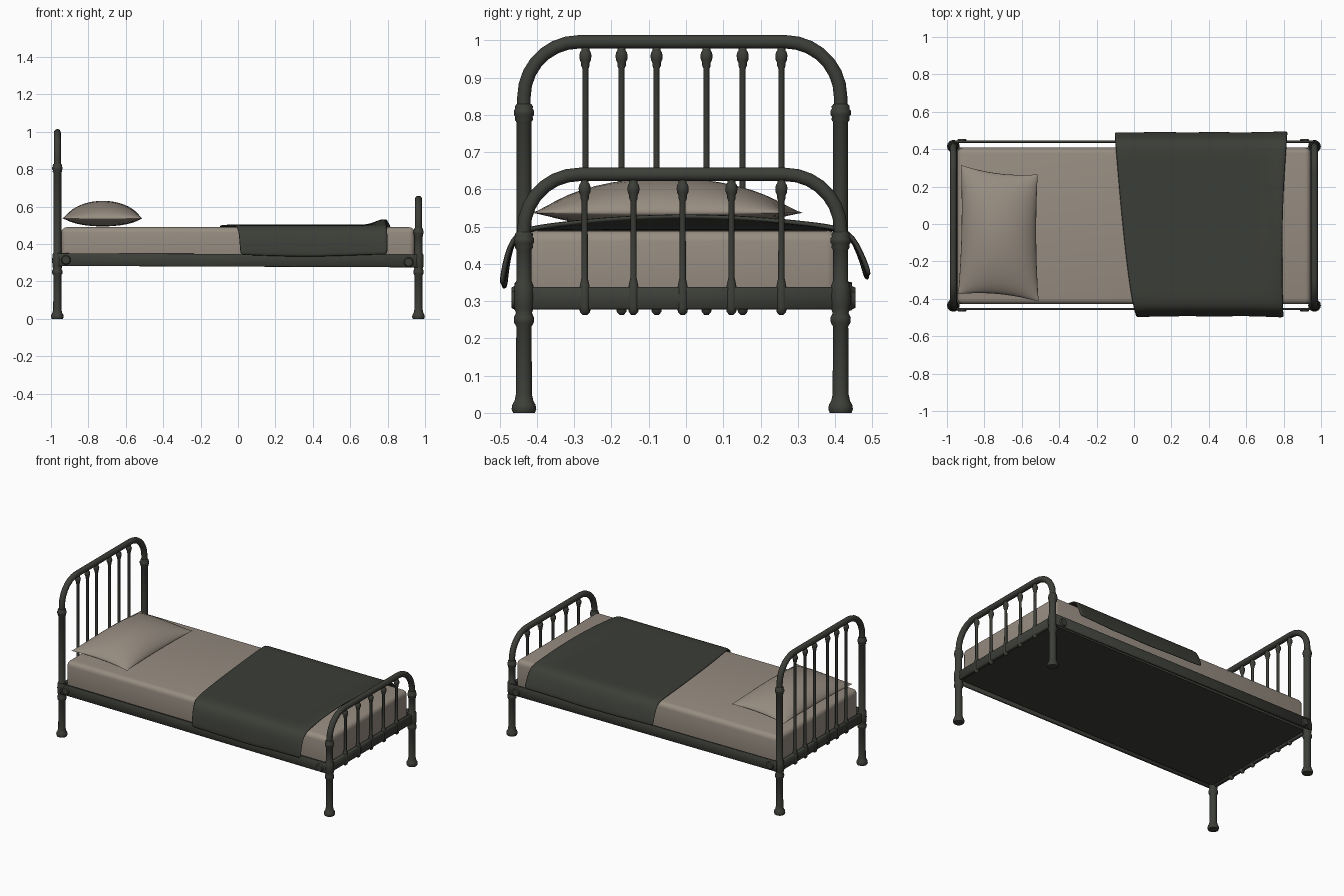
import bpy, bmesh, math
from mathutils import Vector

if "Cube" in bpy.data.objects:
    bpy.data.objects.remove(bpy.data.objects["Cube"])


def material(name, rgb):
    m = bpy.data.materials.new(name)
    m.diffuse_color = (*rgb, 1)
    m.use_nodes = True
    m.node_tree.nodes["Principled BSDF"].inputs["Base Color"].default_value = m.diffuse_color
    return m


METAL = material("dark_iron", (0.046, 0.049, 0.040))
WOOL = material("dark_wool", (0.044, 0.047, 0.038))
LINEN = material("beige_linen", (0.31, 0.265, 0.22))


def finish(bm, name, mat, angle=50):
    bmesh.ops.recalc_face_normals(bm, faces=bm.faces)
    mesh = bpy.data.meshes.new(name)
    bm.to_mesh(mesh)
    bm.free()
    mesh.materials.append(mat)
    ob = bpy.data.objects.new(name, mesh)
    bpy.context.collection.objects.link(ob)
    bpy.ops.object.select_all(action='DESELECT')
    ob.select_set(True)
    bpy.context.view_layer.objects.active = ob
    bpy.ops.object.shade_smooth_by_angle(angle=math.radians(angle))
    return ob


def skin(bm, rings):
    """Bridge successive vertex rings and cap both ends."""
    loops = [[bm.verts.new(p) for p in ring] for ring in rings]
    n = len(loops[0])
    for a, b in zip(loops, loops[1:]):
        for i in range(n):
            j = (i + 1) % n
            bm.faces.new((a[i], a[j], b[j], b[i]))
    bm.faces.new(loops[0])
    bm.faces.new(loops[-1])


def lathe(name, x, y, profile, n=14):
    """Turned upright part from (radius, height) pairs."""
    bm = bmesh.new()
    skin(bm, [[(x + r * math.cos(2 * math.pi * i / n), y + r * math.sin(2 * math.pi * i / n), z)
               for i in range(n)] for r, z in profile])
    return finish(bm, name, METAL)


def tube(name, x, path, r, n=14):
    """Round tube along a path in the y-z plane."""
    pts = [Vector((x, y, z)) for y, z in path]
    rings = []
    for k, p in enumerate(pts):
        t = (pts[min(k + 1, len(pts) - 1)] - pts[max(k - 1, 0)]).normalized()
        side = Vector((1, 0, 0))
        up = t.cross(side)
        rings.append([p + r * (math.cos(2 * math.pi * i / n) * side + math.sin(2 * math.pi * i / n) * up)
                      for i in range(n)])
    bm = bmesh.new()
    skin(bm, rings)
    return finish(bm, name, METAL)


def box(name, lo, hi, mat, bevel=0.0, segments=1):
    bm = bmesh.new()
    bmesh.ops.create_cube(bm, size=1)
    for v in bm.verts:
        v.co = [lo[i] + (v.co[i] + 0.5) * (hi[i] - lo[i]) for i in range(3)]
    if bevel:
        bmesh.ops.bevel(bm, geom=bm.edges[:], offset=bevel, segments=segments,
                        affect='EDGES', profile=0.5)
    return finish(bm, name, mat)


Y0, Y1 = -0.435, 0.415   # post positions across the bed


def bed_end(label, x, top, ring, spindles):
    # posts with flared feet, collars and rail sockets
    for side, y in (("front", Y0), ("back", Y1)):
        lathe(f"{label}_{side}_post", x, y, [
            (0.030, 0), (0.034, 0.010), (0.032, 0.022), (0.026, 0.032), (0.022, 0.050),
            (0.021, 0.232), (0.027, 0.242), (0.028, 0.256), (0.022, 0.268),
            (0.026, 0.280), (0.028, 0.312), (0.026, 0.342), (0.021, 0.354),
            (0.021, ring - 0.024), (0.025, ring - 0.018), (0.024, ring - 0.010),
            (0.028, ring - 0.005), (0.028, ring + 0.006), (0.024, ring + 0.011),
            (0.025, ring + 0.018), (0.020, ring + 0.024)])
    # bent hoop on top
    R = 0.148
    arc = [math.pi / 2 * i / 7 for i in range(8)]
    path = [(Y0, ring)]
    path += [(Y0 + R - R * math.cos(a), top - R + R * math.sin(a)) for a in arc]
    path += [(Y1 - R + R * math.sin(a), top - R + R * math.cos(a)) for a in arc]
    path += [(Y1, ring)]
    tube(f"{label}_hoop", x, path, 0.0185)
    # spindles with cast knobs
    for i, y in enumerate(spindles):
        lathe(f"{label}_spindle_{i + 1}", x, y, [
            (0.006, 0.263), (0.013, 0.270), (0.016, 0.284), (0.016, 0.330), (0.013, 0.345),
            (0.009, 0.362), (0.0085, top - 0.072), (0.012, top - 0.064), (0.012, top - 0.056),
            (0.016, top - 0.048), (0.017, top - 0.036), (0.015, top - 0.028),
            (0.011, top - 0.022), (0.011, top - 0.008)], n=10)
    # cross rail
    box(f"{label}_cross_rail", (x - 0.012, Y0, 0.278), (x + 0.012, Y1, 0.338), METAL, 0.004)


bed_end("headboard", -0.966, 0.996, 0.805, [-0.27, -0.173, -0.079, 0.055, 0.152, 0.256])
bed_end("footboard", 0.965, 0.640, 0.462, [-0.272, -0.141, -0.009, 0.122, 0.256])

# side rails, slightly lower at the foot, with round bolt plates
for label, y, out in (("front", -0.454, -1), ("back", 0.440, 1)):
    rail = box(f"{label}_side_rail", (-0.965, y - 0.006, -0.034), (0.965, y + 0.006, 0.034), METAL, 0.002)
    rail.location.z = 0.313
    rail.rotation_euler.y = 0.004
    for end, x, z in (("head", -0.92, 0.315), ("foot", 0.912, 0.303)):
        bm = bmesh.new()
        bmesh.ops.create_cone(bm, cap_ends=True, segments=16, radius1=0.027, radius2=0.021, depth=0.012)
        bolt = finish(bm, f"{label}_{end}_bolt", METAL, 35)
        bolt.location = (x, y + out * 0.009, z)
        bolt.rotation_euler.x = -out * math.pi / 2

# mattress and its base
box("mattress_base", (-0.955, -0.428, 0.288), (0.955, 0.408, 0.302), METAL)
box("mattress", (-0.945, -0.428, 0.300), (0.945, 0.408, 0.490), LINEN, 0.03, 4)

# pillow: two puffed sheets joined at a pinched seam
corners = [Vector(c) for c in ((-0.94, -0.375), (-0.51, -0.415), (-0.515, 0.265), (-0.925, 0.315))]
N = 20
bm = bmesh.new()
for height in (0.094, -0.043):
    grid = []
    for i in range(N + 1):
        row = []
        for j in range(N + 1):
            u = -math.cos(math.pi * i / N)
            v = -math.cos(math.pi * j / N)
            s = (1 + u * (1 - 0.05 * (1 - v * v))) / 2
            t = (1 + v * (1 - 0.06 * (1 - u * u))) / 2
            p = corners[0].lerp(corners[1], s).lerp(corners[3].lerp(corners[2], s), t)
            f = max(0, (1 - u * u) * (1 - v * v)) ** 0.62
            row.append(bm.verts.new((p.x, p.y, 0.537 + height * f)))
        grid.append(row)
    for i in range(N):
        for j in range(N):
            bm.faces.new((grid[i][j], grid[i + 1][j], grid[i + 1][j + 1], grid[i][j + 1]))
bmesh.ops.remove_doubles(bm, verts=bm.verts, dist=0.0003)
finish(bm, "pillow", LINEN, 80)

# blanket: draped cross-section swept along the bed, raised at the foot edge
section = [(-0.486, 0.338), (-0.484, 0.37), (-0.477, 0.42), (-0.465, 0.462), (-0.440, 0.488), (-0.40, 0.496)]
section += [(-0.40 + 0.78 * k / 14, 0.496) for k in range(1, 15)]
section += [(0.420, 0.491), (0.446, 0.472), (0.465, 0.43), (0.479, 0.39), (0.485, 0.362)]
bm = bmesh.new()
U = 26
rows = []
for y, z in section:
    t = (y + 0.486) / 0.971
    left = 0.012 - 0.117 * t ** 0.65
    right = 0.785 + 0.06 * (t - 0.5) ** 2 + 0.022 * t
    drop = max(0, (0.49 - z) / 0.15)
    row = []
    for i in range(U + 1):
        s = i / U
        x = left + (right - left) * s
        lift = 0.033 * math.exp(-((x - 0.785) / 0.06) ** 2) * max(0, 1 - (y / 0.41) ** 2)
        fold = drop * (0.004 * math.sin(11 * x) + 0.008 * (2 * s - 1) ** 8)
        hem = drop * 0.006 * math.cos(6 * x + 1)
        row.append(bm.verts.new((x, y + math.copysign(fold, y), z + lift + hem)))
    rows.append(row)
for a, b in zip(rows, rows[1:]):
    for i in range(U):
        bm.faces.new((a[i], a[i + 1], b[i + 1], b[i]))
blanket = finish(bm, "blanket", WOOL, 80)
thick = blanket.modifiers.new("thickness", 'SOLIDIFY')
thick.thickness = 0.014
thick.offset = 0
soft = blanket.modifiers.new("softness", 'SUBSURF')
soft.levels = soft.render_levels = 1
